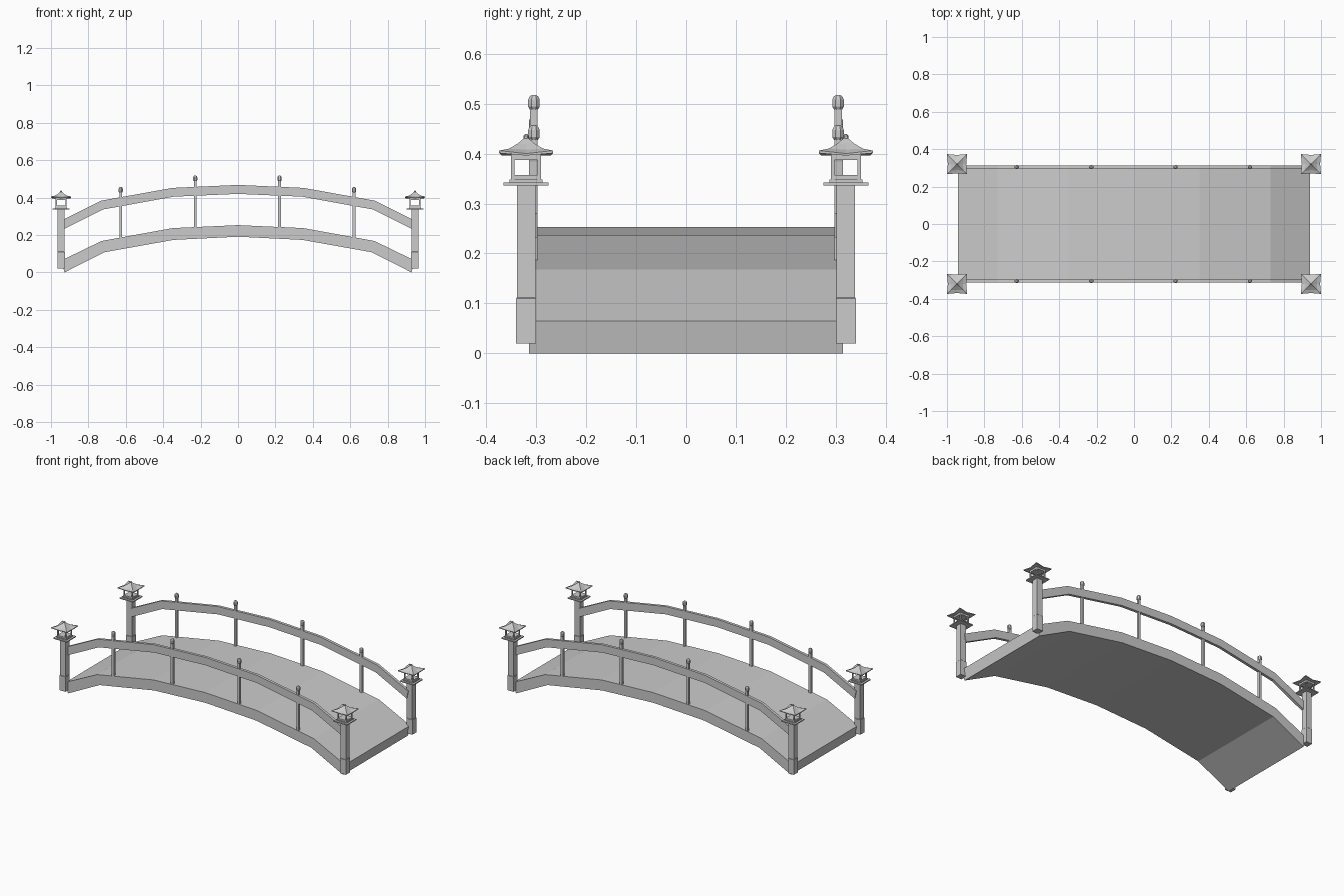
import bpy, bmesh, math
from mathutils import Vector

if "Cube" in bpy.data.objects:
    bpy.data.objects.remove(bpy.data.objects["Cube"])


def make(name, bm):
    bmesh.ops.recalc_face_normals(bm, faces=bm.faces)
    me = bpy.data.meshes.new(name)
    bm.to_mesh(me)
    bm.free()
    ob = bpy.data.objects.new(name, me)
    bpy.context.collection.objects.link(ob)
    return ob


def band(name, top, bottom, y0, y1):
    """Arched strip: half profiles mirrored about x = 0, extruded along y."""
    bm = bmesh.new()
    full = lambda h: [(-x, z) for x, z in reversed(h[1:])] + h
    rows = []
    for (xt, zt), (xb, zb) in zip(full(top), full(bottom)):
        rows.append([bm.verts.new(c) for c in
                     ((xt, y0, zt), (xt, y1, zt), (xb, y1, zb), (xb, y0, zb))])
    for a, b in zip(rows, rows[1:]):
        for i in range(4):
            j = (i + 1) % 4
            bm.faces.new((a[i], a[j], b[j], b[i]))
    bm.faces.new(rows[0])
    bm.faces.new(rows[-1])
    return make(name, bm)


def stack(name, x, y, rings, sides=4):
    """Closed lathe-like solid from (half width, z) rings."""
    bm = bmesh.new()
    k = 1 / math.cos(math.pi / sides)
    loops = []
    for r, z in rings:
        loops.append([bm.verts.new((x + r * k * math.cos((i + .5) * math.tau / sides),
                                    y + r * k * math.sin((i + .5) * math.tau / sides), z))
                      for i in range(sides)])
    for a, b in zip(loops, loops[1:]):
        for i in range(sides):
            j = (i + 1) % sides
            bm.faces.new((a[i], a[j], b[j], b[i]))
    bm.faces.new(loops[0])
    bm.faces.new(loops[-1])
    return make(name, bm)


def roof(name, x, y):
    """Square roof with concave slopes and lifted corners."""
    bm = bmesh.new()
    # half width, mid-side inset, mid-side z, corner z
    levels = [(.012, 0, .397, .397), (.054, .005, .396, .401), (.054, .005, .400, .406),
              (.034, .002, .408, .410), (.017, 0, .420, .420), (.004, 0, .431, .431)]
    loops = []
    for h, inset, zm, zc in levels:
        loop = []
        for i in range(8):
            a = i * math.pi / 4
            sx, sy = round(math.cos(a)), round(math.sin(a))
            r, z = (h, zc) if i % 2 else (h - inset, zm)
            loop.append(bm.verts.new((x + sx * r, y + sy * r, z)))
        loops.append(loop)
    for a, b in zip(loops, loops[1:]):
        for i in range(8):
            j = (i + 1) % 8
            bm.faces.new((a[i], a[j], b[j], b[i]))
    bm.faces.new(loops[0])
    bm.faces.new(loops[-1])
    return make(name, bm)


# Arched deck
band("deck",
     [(0, .253), (.35, .237), (.73, .168), (.942, .065)],
     [(0, .191), (.345, .174), (.715, .108), (.928, 0)], -.314, .314)

for sy, side in ((-1, "front"), (1, "back")):
    # Handrail
    band(side + "_handrail",
         [(0, .468), (.35, .452), (.73, .384), (.94, .280)],
         [(0, .420), (.345, .405), (.72, .337), (.93, .232)],
         sy * .314, sy * .297)

    # Balusters with knobs
    for n, (x, z0, z1) in enumerate(((-.627, .183, .456), (-.229, .235, .517),
                                     (.222, .235, .517), (.620, .183, .456))):
        y = sy * .3045
        stack(f"{side}_baluster_{n}", x, y, [(.0075, z0), (.0075, z1 - .024)])
        stack(f"{side}_baluster_knob_{n}", x, y,
              [(.008, z1 - .029), (.0115, z1 - .023), (.0115, z1 - .009),
               (.009, z1 - .003), (.005, z1)], 8)

    # End posts with lanterns
    for sx, end in ((-1, "left"), (1, "right")):
        x, y, tag = sx * .946, sy * .320, f"{side}_{end}_"
        stack(tag + "post", x, y, [(.020, .02), (.020, .11), (.0185, .112), (.0185, .338)])
        stack(tag + "lantern_base", x, y,
              [(.045, .336), (.045, .342), (.033, .342), (.033, .348)])
        for i in (-1, 1):
            for j in (-1, 1):
                stack(f"{tag}lantern_strut_{i}_{j}", x + i * .0265, y + j * .0265,
                      [(.0035, .347), (.0035, .400)])
        # Lantern frame rails, below and above the openings
        for z0, z1, part in ((.347, .357, "sill"), (.387, .398, "head")):
            stack(tag + "lantern_" + part, x, y, [(.0295, z0), (.0295, z1)])
        roof(tag + "lantern_roof", x, y)
        stack(tag + "roof_finial", x, y,
              [(.003, .426), (.005, .431), (.005, .435), (.002, .439)], 6)
